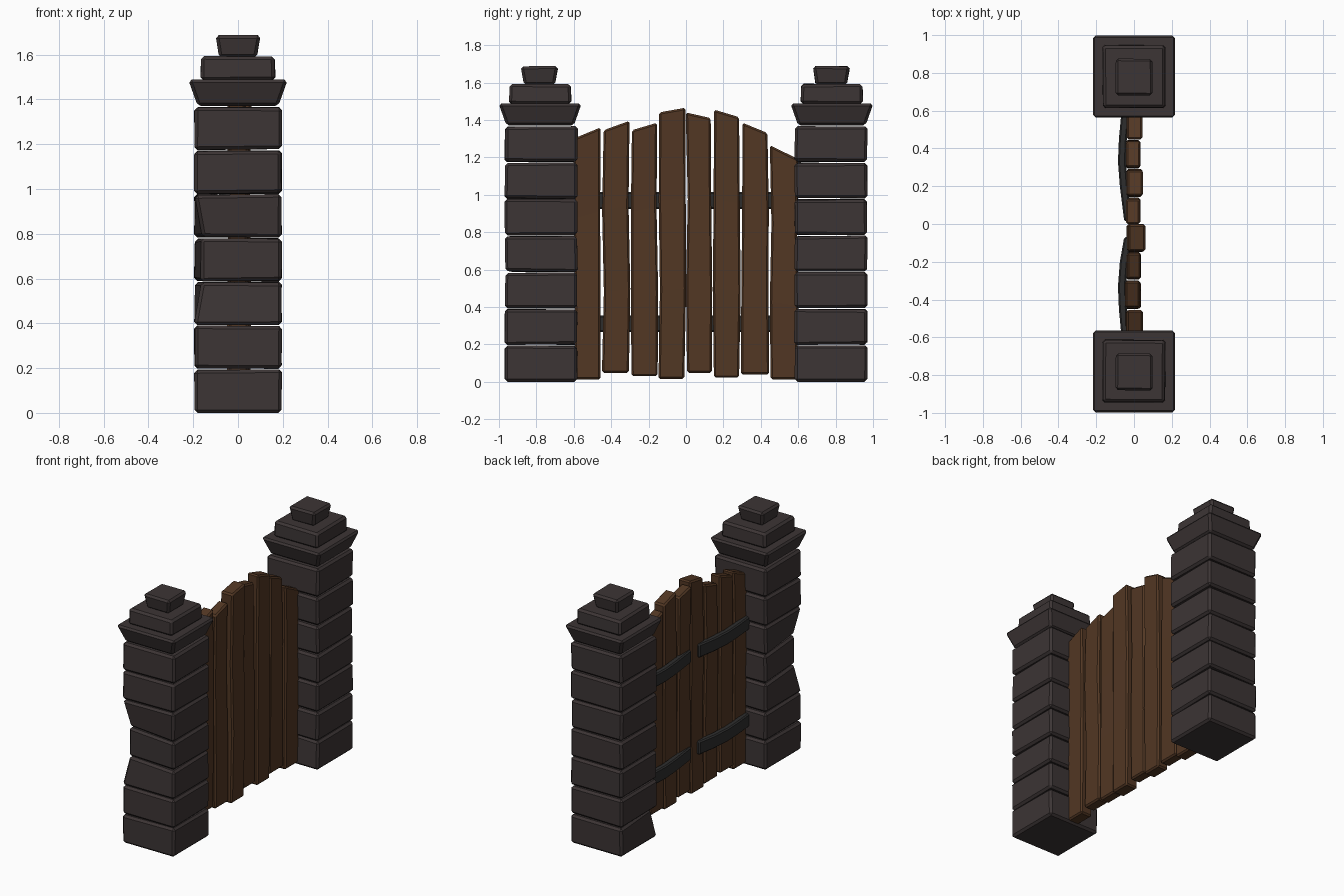
import bpy, bmesh, random
from mathutils import Vector

if "Cube" in bpy.data.objects:
    bpy.data.objects.remove(bpy.data.objects["Cube"])

random.seed(4)


def material(name, colour):
    m = bpy.data.materials.new(name)
    m.diffuse_color = (*colour, 1)
    m.use_nodes = True
    m.node_tree.nodes["Principled BSDF"].inputs["Base Color"].default_value = m.diffuse_color
    return m


STONE = material("dark_stone", (0.045, 0.035, 0.035))
WOOD = material("brown_wood", (0.084, 0.038, 0.017))
IRON = material("dark_iron", (0.027, 0.027, 0.027))


def loft(name, rings, mat, bevel):
    """Skin four-cornered rings into a closed bar with chamfered edges."""
    bm = bmesh.new()
    loops = [[bm.verts.new(p) for p in ring] for ring in rings]
    bm.faces.new(loops[0])
    bm.faces.new(loops[-1])
    for a, b in zip(loops, loops[1:]):
        for i in range(4):
            j = (i + 1) % 4
            bm.faces.new((a[i], a[j], b[j], b[i]))
    bmesh.ops.recalc_face_normals(bm, faces=bm.faces[:])
    mesh = bpy.data.meshes.new(name)
    bm.to_mesh(mesh)
    bm.free()
    mesh.materials.append(mat)
    ob = bpy.data.objects.new(name, mesh)
    bpy.context.collection.objects.link(ob)
    mod = ob.modifiers.new("chamfer", 'BEVEL')
    mod.width = bevel
    mod.segments = 1
    mod.limit_method = 'ANGLE'
    return ob


def square(cy, half, z, jitter=0.0):
    """Square ring; its first corner is at -x, -y."""
    r = lambda: random.uniform(-jitter, jitter)
    return [Vector((sx * half + r(), cy + sy * half + r(), z + r()))
            for sx, sy in ((-1, -1), (1, -1), (1, 1), (-1, 1))]


# Stone pillars: seven blocks and a stepped cap each
# chips: (pillar side, block) -> inward shift of the -x, -y corner (bottom, top)
CHIPS = {(-1, 2): (0, 0.032), (-1, 3): (0.03, 0.03), (-1, 4): (0.038, 0),
         (1, 0): (0, 0.03)}
COURSE = 0.1955
for side, label in ((-1, "front"), (1, "back")):
    cy = side * 0.775
    for i in range(7):
        z0 = i * COURSE + (0.003 if i else 0)
        bottom = square(cy, 0.194, z0, 0.003 if i else 0)
        top = square(cy, 0.194, (i + 1) * COURSE - 0.003, 0.003)
        for ring, chip in zip((bottom, top), CHIPS.get((side, i), (0, 0))):
            ring[0] += Vector((chip, chip, 0))
        loft(f"{label}_pillar_block_{i + 1}", [bottom, top], STONE, 0.014)
    cy = side * 0.78
    loft(f"{label}_cap_collar", [square(cy, 0.18, 1.37), square(cy, 0.222, 1.488)],
         STONE, 0.014)
    loft(f"{label}_cap_step", [square(cy, 0.167, 1.486, 0.002),
                               square(cy, 0.163, 1.592, 0.002)], STONE, 0.014)
    loft(f"{label}_cap_top", [square(cy - 0.003, 0.083, 1.585, 0.002),
                              square(cy - 0.003, 0.1, 1.688, 0.002)], STONE, 0.014)

# Wooden planks: y start, y end, bottom, top at start, top at end, x back, x front
PLANKS = [
    (-0.60, -0.457, 0.012, 1.30, 1.36, -0.042, 0.045),
    (-0.447, -0.300, 0.048, 1.345, 1.395, -0.045, 0.035),
    (-0.292, -0.150, 0.030, 1.345, 1.385, -0.040, 0.032),
    (-0.144, -0.003, 0.015, 1.44, 1.465, -0.035, 0.057),
    (0.002, 0.139, 0.048, 1.44, 1.41, -0.045, 0.030),
    (0.145, 0.290, 0.022, 1.455, 1.415, -0.038, 0.045),
    (0.297, 0.443, 0.040, 1.385, 1.33, -0.040, 0.035),
    (0.452, 0.60, 0.013, 1.265, 1.19, -0.040, 0.042),
]
for n, (y0, y1, zb, t0, t1, x0, x1) in enumerate(PLANKS):
    rings = []
    for k in range(4):
        f = k / 3
        # slightly uneven hand-cut edges between the two ends
        w0, w1 = (random.uniform(-0.004, 0.008) for _ in range(2))
        bow = random.uniform(-0.004, 0.004)
        a, b = y0 + w0, y1 - w1
        za, zc = zb + (t0 - zb) * f, zb + (t1 - zb) * f
        rings.append([(x0 + bow, a, za), (x1 + bow, a, za),
                      (x1 + bow, b, zc), (x0 + bow, b, zc)])
    loft(f"plank_{n + 1}", rings, WOOD, 0.010)

# Iron hinge straps: bowed bars on the rear of the planks
for side, tip, label in ((-1, 0.07, "front"), (1, 0.015, "back")):
    for z, level in ((0.31, "lower"), (0.97, "upper")):
        rings = []
        for y, x in ((0.60, -0.066), (0.45, -0.080), (0.33, -0.085),
                     (0.20, -0.075), (tip, -0.052)):
            rings.append([(x, side * y, z - 0.045), (x + 0.042, side * y, z - 0.045),
                          (x + 0.042, side * y, z + 0.045), (x, side * y, z + 0.045)])
        loft(f"{label}_{level}_hinge_strap", rings, IRON, 0.008)
